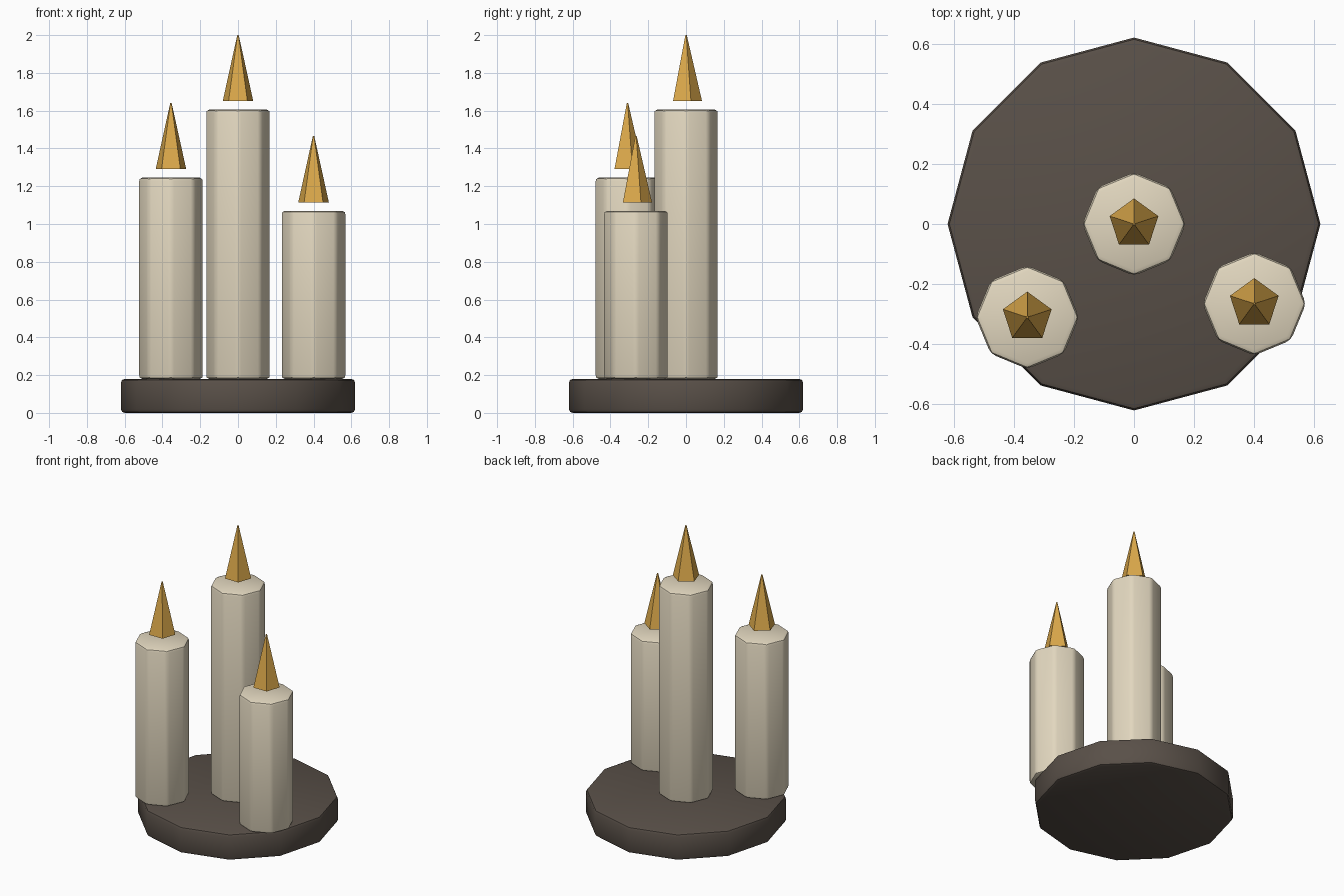
import bpy
import math

if "Cube" in bpy.data.objects:
    bpy.data.objects.remove(bpy.data.objects["Cube"], do_unlink=True)


def material(name, rgb):
    mat = bpy.data.materials.new(name)
    mat.use_nodes = True
    mat.diffuse_color = (*rgb, 1)
    mat.node_tree.nodes["Principled BSDF"].inputs["Base Color"].default_value = (*rgb, 1)
    return mat


dark_wood = material("dark wood", (0.10, 0.08, 0.065))
cream_wax = material("cream wax", (0.76, 0.68, 0.52))
amber_flame = material("amber flame", (0.72, 0.40, 0.07))


def finish(name, mat, bevel=0, segments=2, smooth=35):
    """Name, colour, bevel and shade the active primitive."""
    obj = bpy.context.object
    obj.name = name
    obj.data.materials.append(mat)
    bpy.ops.object.transform_apply(location=False, rotation=True, scale=True)
    if bevel:
        mod = obj.modifiers.new("soft_edges", "BEVEL")
        mod.width = bevel
        mod.segments = segments
        mod.limit_method = "ANGLE"
        mod.angle_limit = math.radians(35)
        bpy.ops.object.modifier_apply(modifier=mod.name)
    bpy.ops.object.shade_smooth_by_angle(angle=math.radians(smooth))
    return obj


def prism(name, sides, radius, x, y, bottom, top, mat, bevel):
    bpy.ops.mesh.primitive_cylinder_add(
        vertices=sides, radius=radius, depth=top - bottom,
        location=(x, y, (bottom + top) / 2))
    return finish(name, mat, bevel)


# Twelve-sided tray
prism("tray", 12, 0.62, 0, 0, 0, 0.18, dark_wood, 0.02)

# Candles with floating flames: name, x, y, top of wax
candles = [
    ("tall", 0, 0, 1.605),
    ("middle", -0.355, -0.31, 1.245),
    ("short", 0.4, -0.265, 1.07),
]
for label, x, y, top in candles:
    prism(label + "_candle", 8, 0.172, x, y, 0.18, top, cream_wax, 0.018)
    bpy.ops.mesh.primitive_cone_add(
        vertices=5, radius1=0.085, radius2=0.004, depth=0.35,
        location=(x, y, top + 0.22))
    finish(label + "_flame", amber_flame)
